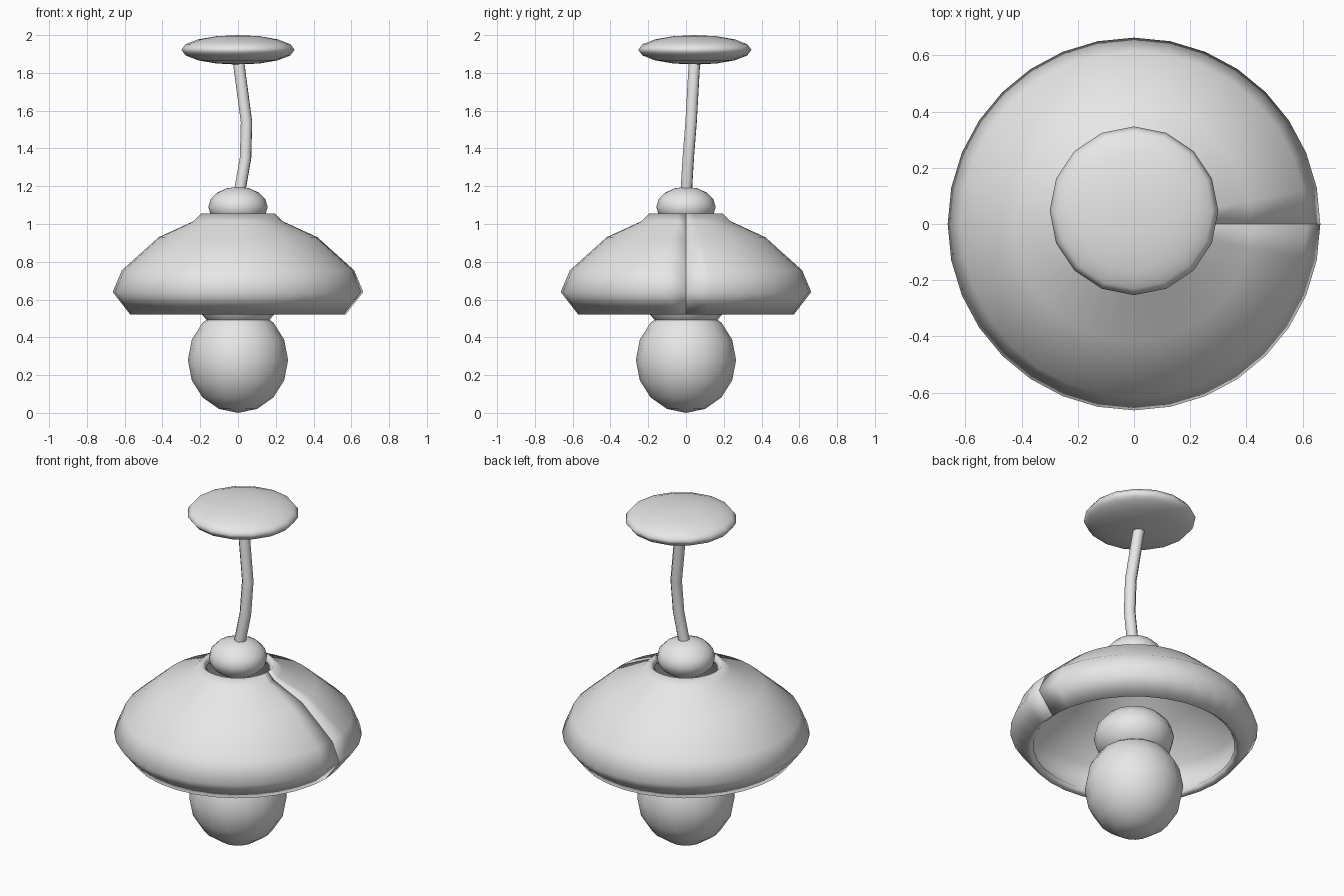
import bpy, bmesh
from math import tau
from mathutils import Vector

cube = bpy.data.objects.get("Cube")
if cube:
    bpy.data.objects.remove(cube, do_unlink=True)

# One plain colour for the whole lamp
GREY = (0.8, 0.8, 0.8, 1)
grey = bpy.data.materials.new("light grey")
grey.use_nodes = True
grey.diffuse_color = GREY
grey.node_tree.nodes["Principled BSDF"].inputs["Base Color"].default_value = GREY


def ellipsoid(name, centre, radius, half_height):
    """Smooth, low-resolution flattened ball."""
    bpy.ops.mesh.primitive_uv_sphere_add(segments=16, ring_count=8, radius=1, location=centre)
    ob = bpy.context.object
    ob.name = name
    ob.scale = (radius, radius, half_height)
    bpy.ops.object.shade_smooth()
    ob.data.materials.append(grey)
    return ob


# Ceiling plate, cap, socket and bulb
ellipsoid("ceiling_plate", (0, 0.047, 1.922), 0.3, 0.078)
ellipsoid("shade_cap", (0, 0, 1.09), 0.157, 0.107)
ellipsoid("bulb_socket", (0, 0, 0.59), 0.215, 0.16)
ellipsoid("bulb", (0, 0, 0.28), 0.265, 0.28)

# Bent hanging cord
curve = bpy.data.curves.new("cord", "CURVE")
curve.dimensions = "3D"
curve.bevel_depth = 0.032
curve.bevel_resolution = 2
curve.use_fill_caps = True
spline = curve.splines.new("POLY")
path = [(0.005, 0, 1.15), (0.04, 0.012, 1.35), (0.045, 0.027, 1.54), (0, 0.046, 1.88)]
spline.points.add(len(path) - 1)
for point, co in zip(spline.points, path):
    point.co = (*co, 1)
spline.use_smooth = True
curve.materials.append(grey)
cord = bpy.data.objects.new("cord", curve)
bpy.context.collection.objects.link(cord)

# Shade: an open profile spun round, left with a seam on one side
profile = [(0.195, 1.055), (0.235, 1.015), (0.42, 0.93),
           (0.615, 0.755), (0.663, 0.64), (0.57, 0.52)]
bm = bmesh.new()
verts = [bm.verts.new((r, 0, z)) for r, z in profile]
edges = [bm.edges.new(pair) for pair in zip(verts, verts[1:])]
bmesh.ops.spin(bm, geom=verts + edges, cent=(0, 0, 0), axis=(0, 0, 1),
               angle=tau, steps=32, use_merge=False)
bm.normal_update()
bm.faces.ensure_lookup_table()
face = bm.faces[0]
centre = face.calc_center_median()
if face.normal.dot(Vector((centre.x, centre.y, 0.2))) < 0:
    bmesh.ops.reverse_faces(bm, faces=bm.faces[:])
for f in bm.faces:
    f.smooth = True
mesh = bpy.data.meshes.new("shade")
bm.to_mesh(mesh)
bm.free()
mesh.materials.append(grey)
shade = bpy.data.objects.new("shade", mesh)
bpy.context.collection.objects.link(shade)
wall = shade.modifiers.new("wall", "SOLIDIFY")
wall.thickness = 0.04
wall.offset = -1
